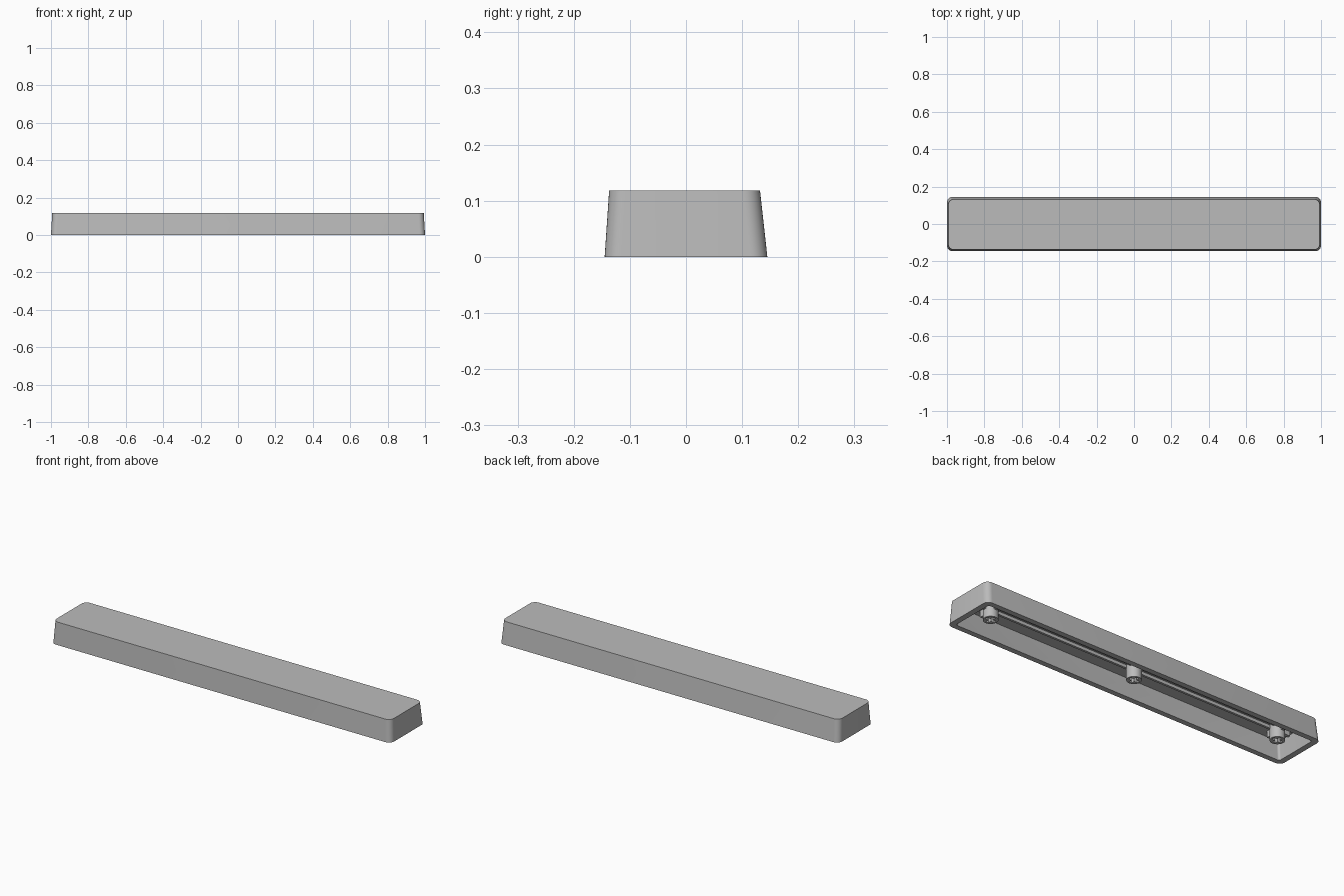
import bpy, bmesh
from math import sin, cos, pi

default = bpy.data.objects.get("Cube")
if default:
    bpy.data.objects.remove(default, do_unlink=True)

grey = bpy.data.materials.new("plain grey")
grey.use_nodes = True
grey.diffuse_color = (0.5, 0.5, 0.5, 1)
grey.node_tree.nodes["Principled BSDF"].inputs["Base Color"].default_value = (0.5, 0.5, 0.5, 1)


def finish(bm, name):
    bmesh.ops.recalc_face_normals(bm, faces=bm.faces)
    mesh = bpy.data.meshes.new(name)
    bm.to_mesh(mesh)
    bm.free()
    mesh.materials.append(grey)
    ob = bpy.data.objects.new(name, mesh)
    bpy.context.collection.objects.link(ob)
    return ob


def smooth(ob):
    bpy.ops.object.select_all(action='DESELECT')
    ob.select_set(True)
    bpy.context.view_layer.objects.active = ob
    bpy.ops.object.shade_smooth_by_angle(angle=pi / 6)


def rounded_ring(bm, half_x, y_front, y_back, z, radius, steps=8):
    """Loop of vertices around a rounded rectangle."""
    ring = []
    corners = [(half_x, y_back), (-half_x, y_back), (-half_x, y_front), (half_x, y_front)]
    for i, (cx, cy) in enumerate(corners):
        cx -= radius if cx > 0 else -radius
        cy -= radius if cy > 0 else -radius
        for s in range(steps + 1):
            a = (i + s / steps) * pi / 2
            ring.append(bm.verts.new((cx + radius * cos(a), cy + radius * sin(a), z)))
    return ring


def add_box(bm, x0, x1, y0, y1, z0, z1):
    made = bmesh.ops.create_cube(bm, size=1)["verts"]
    for v in made:
        v.co.x = x1 if v.co.x > 0 else x0
        v.co.y = y1 if v.co.y > 0 else y0
        v.co.z = z1 if v.co.z > 0 else z0


# Hollow tapered shell: ceiling, inner wall, rim, outer wall, top
bm = bmesh.new()
rings = [
    rounded_ring(bm, 0.955, -0.105, 0.10, 0.09, 0.012),
    rounded_ring(bm, 0.97, -0.117, 0.117, 0, 0.012),
    rounded_ring(bm, 1.0, -0.145, 0.145, 0, 0.03),
    rounded_ring(bm, 0.993, -0.137, 0.132, 0.118, 0.03),
]
for a, b in zip(rings, rings[1:]):
    n = len(a)
    for i in range(n):
        j = (i + 1) % n
        bm.faces.new((a[i], a[j], b[j], b[i]))
bm.faces.new(rings[0])
bm.faces.new(rings[-1])
smooth(finish(bm, "shell"))

# Round stems with cross sockets
stem_radius, stem_x = 0.036, 0.86
for label, x in (("right", -stem_x), ("centre", 0), ("left", stem_x)):
    bm = bmesh.new()
    made = bmesh.ops.create_cone(bm, cap_ends=True, segments=32, radius1=stem_radius,
                                 radius2=stem_radius, depth=0.085)["verts"]
    bmesh.ops.translate(bm, verts=made, vec=(x, 0, 0.0575))
    stem = finish(bm, label + "_stem")
    for long_x, long_y in ((0.026, 0.008), (0.008, 0.026)):
        bm = bmesh.new()
        add_box(bm, x - long_x, x + long_x, -long_y, long_y, -0.02, 0.075)
        cutter = finish(bm, "socket_cutter")
        cutter.hide_render = True
        bpy.context.view_layer.objects.active = stem
        cut = stem.modifiers.new("socket", 'BOOLEAN')
        cut.operation, cut.solver, cut.object = 'DIFFERENCE', 'EXACT', cutter
        bpy.ops.object.modifier_apply(modifier=cut.name)
        bpy.data.objects.remove(cutter, do_unlink=True)
    smooth(stem)

# Long stiffening ribs under the ceiling
bm = bmesh.new()
for y in (-0.02, 0.02):
    for x0, x1 in ((-0.84, -0.025), (0.025, 0.84)):
        add_box(bm, x0, x1, y - 0.006, y + 0.006, 0.074, 0.1)
finish(bm, "long_ribs")

# Short braces around the outer stems
bm = bmesh.new()
for side in (-1, 1):
    x = side * stem_x
    for y in (-1, 1):
        add_box(bm, x - 0.008, x + 0.008, min(y * 0.03, y * 0.065), max(y * 0.03, y * 0.065), 0.055, 0.1)
    ends = sorted((x + side * 0.03, x + side * 0.07))
    add_box(bm, ends[0], ends[1], -0.008, 0.008, 0.06, 0.1)
finish(bm, "stem_braces")
